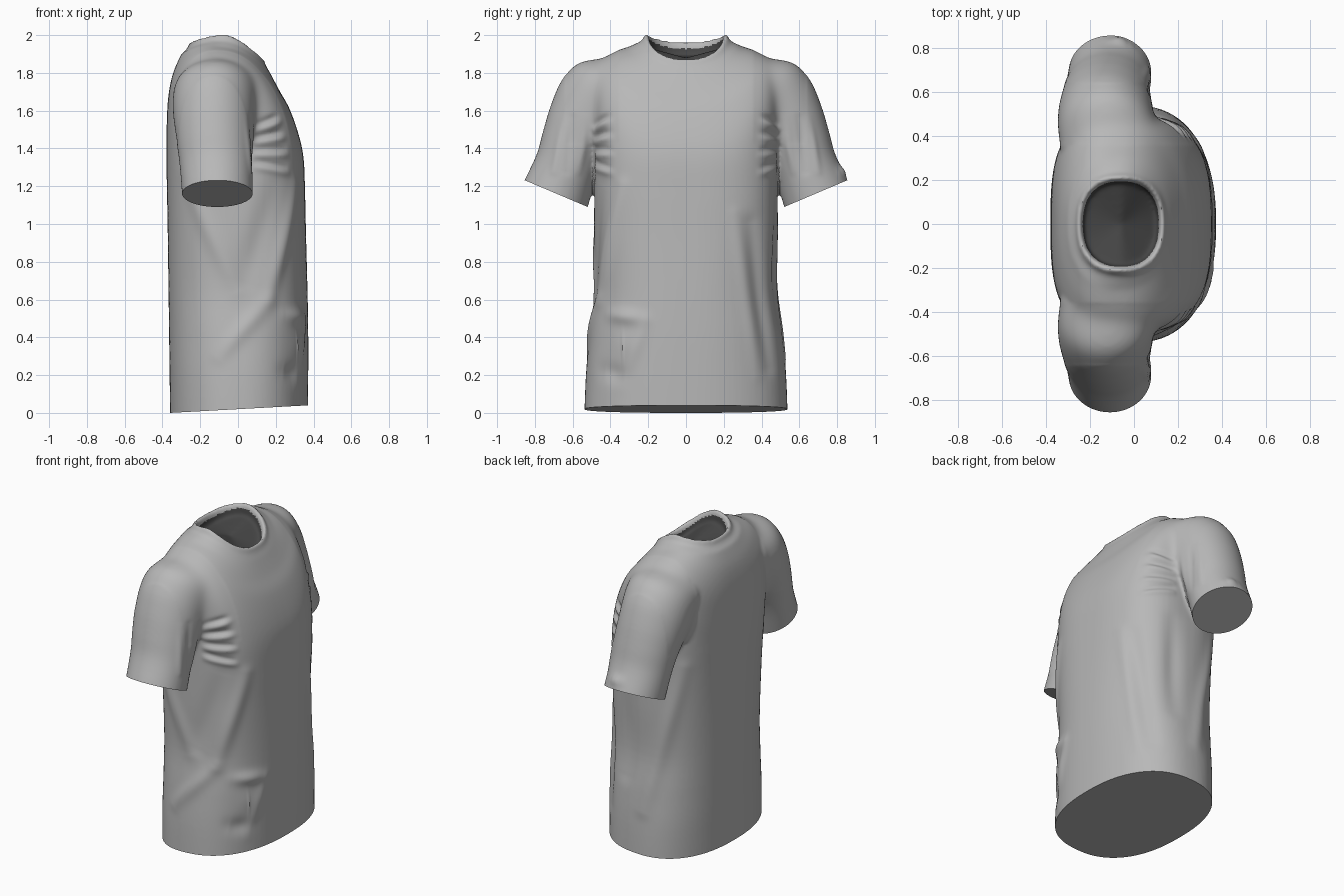
import bpy, bmesh, math
from mathutils import Vector

if "Cube" in bpy.data.objects:
    bpy.data.objects.remove(bpy.data.objects["Cube"])

fabric = bpy.data.materials.new("grey_fabric")
fabric.diffuse_color = (0.48, 0.48, 0.48, 1)
fabric.use_nodes = True
fabric.node_tree.nodes["Principled BSDF"].inputs["Base Color"].default_value = fabric.diffuse_color
inside = bpy.data.materials.new("dark_neck_inside")
inside.diffuse_color = (0.06, 0.06, 0.06, 1)
inside.use_nodes = True
inside.node_tree.nodes["Principled BSDF"].inputs["Base Color"].default_value = inside.diffuse_color
N = 72


def spow(v, e):
    return math.copysign(abs(v) ** e, v)


def loft(bm, rings):
    """Skin a list of closed point rings and cap both ends."""
    rows = [[bm.verts.new(p) for p in r] for r in rings]
    for a, b in zip(rows, rows[1:]):
        for i in range(N):
            j = (i + 1) % N
            bm.faces.new((a[i], a[j], b[j], b[i]))
    for row in (rows[0], rows[-1]):
        c = bm.verts.new(sum((v.co for v in row), Vector()) / N)
        for i in range(N):
            bm.faces.new((row[i], row[(i + 1) % N], c))


def catmull(rows, steps):
    """Smoothly interpolate rows of parameters."""
    out = []
    for k in range(len(rows) - 1):
        p0, p1, p2, p3 = (rows[min(max(k + d, 0), len(rows) - 1)] for d in (-1, 0, 1, 2))
        for s in range(steps):
            t = s / steps
            out.append([0.5 * (2 * b + (c - a) * t + (2 * a - 5 * b + 4 * c - d) * t * t
                               + (3 * b - a - 3 * c + d) * t ** 3)
                        for a, b, c, d in zip(p0, p1, p2, p3)])
    return out + [list(rows[-1])]


def torso_ring(z, xb, xf, hw, xc, nf, nb, a, b, p=2):
    """Body section with front/back squareness; a and b drop it at front and back."""
    pts = []
    for i in range(N):
        t = 2 * math.pi * i / N
        c, s = math.cos(t), math.sin(t)
        m = nf if c > 0 else nb
        x = spow(c, 2 / m) * ((xf - xc) if c > 0 else (xc - xb))
        pts.append((xc + x, hw * spow(s, 2 / m), z - a * c - b * abs(c) ** p))
    return pts


# side height, back x, front x, half width, centre x, squareness front/back, drops
TORSO = [
    (-0.06, -0.36, 0.37, 0.54, 0.0, 2.35, 2.35, 0, 0),
    (0.20, -0.362, 0.372, 0.53, 0.0, 2.35, 2.4, 0, 0),
    (0.42, -0.365, 0.372, 0.51, 0.0, 2.4, 2.4, 0, 0),
    (0.65, -0.368, 0.368, 0.484, 0.0, 2.45, 2.5, 0, 0),
    (0.95, -0.372, 0.36, 0.487, 0.0, 2.6, 2.6, 0, 0),
    (1.20, -0.376, 0.355, 0.485, 0.0, 2.75, 2.8, 0, 0.03),
    (1.45, -0.379, 0.348, 0.485, -0.02, 2.8, 3.0, 0, 0.11),
    (1.70, -0.378, 0.325, 0.49, -0.05, 2.6, 3.1, 0.02, 0.22),
    (1.835, -0.37, 0.275, 0.47, -0.07, 2.4, 2.9, 0.03, 0.20),
    (1.90, -0.345, 0.22, 0.40, -0.07, 2.3, 2.5, 0.045, 0.15),
    (1.935, -0.30, 0.17, 0.30, -0.07, 2.3, 2.3, 0.05, 0.085),
]
# collar, turning down to the dark inside
NECK = [
    (1.968, -0.268, 0.147, 0.235, -0.06, 2.4, 2.4, 0.045, 0.085, 1.5),
    (2.003, -0.257, 0.137, 0.217, -0.06, 2.4, 2.4, 0.045, 0.085, 1.3),
    (2.006, -0.246, 0.125, 0.205, -0.06, 2.4, 2.4, 0.045, 0.085, 1.3),
    (1.985, -0.234, 0.114, 0.194, -0.06, 2.4, 2.4, 0.045, 0.085, 1.3),
    (1.93, -0.228, 0.108, 0.188, -0.06, 2.4, 2.4, 0.045, 0.085, 1.3),
]
# sleeve rings: outer y z, inner y z, back x, front x
SLEEVE = [
    (0.38, 1.875, 0.27, 1.56, -0.33, 0.11),
    (0.56, 1.86, 0.28, 1.51, -0.345, 0.10),
    (0.655, 1.765, 0.31, 1.46, -0.348, 0.09),
    (0.715, 1.63, 0.37, 1.41, -0.338, 0.082),
    (0.757, 1.49, 0.43, 1.34, -0.322, 0.077),
    (0.79, 1.37, 0.475, 1.24, -0.308, 0.077),
    (0.853, 1.235, 0.517, 1.10, -0.297, 0.078),
    (0.87, 1.19, 0.533, 1.05, -0.295, 0.078),
]


def sleeve_ring(side, yo, zo, yi, zi, xb, xf):
    pts = []
    for i in range(N):
        t = 2 * math.pi * i / N
        c, s = math.cos(t), math.sin(t)
        pts.append(((xb + xf) / 2 + (xf - xb) / 2 * c,
                    side * ((yo + yi) / 2 + (yo - yi) / 2 * s),
                    (zo + zi) / 2 + (zo - zi) / 2 * s))
    return pts


# body and sleeves fused into one cloth surface
bm = bmesh.new()
loft(bm, [torso_ring(*r) for r in catmull(TORSO, 5) + NECK])
for side in (1, -1):
    loft(bm, [sleeve_ring(side, *r) for r in catmull(SLEEVE, 4)])
bmesh.ops.recalc_face_normals(bm, faces=bm.faces)
me = bpy.data.meshes.new("shirt")
bm.to_mesh(me)
bm.free()
shirt = bpy.data.objects.new("shirt", me)
bpy.context.collection.objects.link(shirt)
rm = shirt.modifiers.new("fuse", 'REMESH')
rm.mode, rm.voxel_size = 'VOXEL', 0.011
fused = bpy.data.meshes.new_from_object(
    shirt.evaluated_get(bpy.context.evaluated_depsgraph_get()))
shirt.modifiers.clear()
shirt.data = fused
fused.materials.clear()
fused.materials.append(fabric)
fused.materials.append(inside)

bm = bmesh.new()
bm.from_mesh(fused)


def relax(verts, times):
    for _ in range(times):
        bmesh.ops.smooth_vert(bm, verts=verts, factor=0.5,
                              use_axis_x=True, use_axis_y=True, use_axis_z=True)


# even out the surface, then blend the shoulder seams
relax(bm.verts[:], 4)
relax([v for v in bm.verts if .36 < abs(v.co.y) < .64 and v.co.z > 1.42], 40)

# folds: start, end, width, height (negative is a groove)
FOLDS = [
    ((.36, .27, 1.05), (.32, .40, .2), .04, .016),
    ((.32, .36, 1.0), (.26, .46, .25), .05, -.024),
    ((.30, -.34, 1.2), (.17, -.47, .6), .045, .018),
    ((.17, -.47, .6), (-.1, -.52, .3), .045, .014),
    ((.18, -.42, 1.2), (.05, -.48, .7), .07, -.02),
    ((-.28, -.42, 1.25), (.0, -.49, .65), .05, .014),
    ((-.28, .42, 1.25), (-.05, .52, .3), .05, .016),
    ((.1, .48, 1.1), (.1, .5, .5), .06, -.018),
    ((.27, -.42, .52), (.36, -.24, .50), .04, .018),
    ((.36, -.22, .48), (.35, -.36, .14), .04, .012),
    ((.33, -.34, .36), (.33, -.33, .36), .07, .012),
    ((.25, -.44, .22), (.34, -.34, .2), .05, -.014),
    ((-.1, .83, 1.28), (-.03, .82, 1.27), .035, .014),
]
# crumpled creases at both armpits and sleeves
for s in (1, -1):
    for k in range(4):
        z = 1.30 + 0.065 * k
        FOLDS.append(((.10, s * .48, z), (.27, s * .40, z + .03 * (k - 1)), .02, .012))
        FOLDS.append(((.10, s * .48, z + .032), (.25, s * .41, z + .03 * k), .018, -.011))
    for k in range(3):
        y = .56 + .07 * k
        FOLDS.append(((.06, s * (y - .03), 1.56), (.07, s * y, 1.28), .022, .009 * (-1) ** k))

bm.normal_update()
shift = {}
segs = [(Vector(a), Vector(b) - Vector(a), w, h) for a, b, w, h in FOLDS]
for v in bm.verts:
    d = 0
    for a, ab, w, h in segs:
        r = v.co - a
        t = min(max(r.dot(ab) / max(ab.length_squared, 1e-9), 0), 1)
        q = (r - ab * t).length_squared / (w * w)
        if q < 9:
            d += h * math.exp(-q) * (0.45 + 0.55 * math.sin(math.pi * t))
    if d:
        shift[v] = v.normal * d
for v, d in shift.items():
    v.co += d


def trim(faces, co, no):
    """Cut straight along a hem and close it with a flat face."""
    geom = set(faces)
    for f in faces:
        geom.update(f.edges)
        geom.update(f.verts)
    cut = bmesh.ops.bisect_plane(bm, geom=list(geom), plane_co=co, plane_no=no,
                                 clear_inner=True)["geom_cut"]
    edges = [e for e in cut if isinstance(e, bmesh.types.BMEdge) and e.is_boundary]
    bmesh.ops.holes_fill(bm, edges=edges, sides=0)


# bottom hem and cuffs
trim(list(bm.faces), (-.36, 0, 0), Vector((-.04, 0, .73)).normalized())
for s in (1, -1):
    part = [f for f in bm.faces if s * f.calc_center_median().y > .502
            and .9 < f.calc_center_median().z < 1.4]
    trim(part, (0, s * .52, 1.09), Vector((0, -.14 * s, .33)).normalized())
bmesh.ops.recalc_face_normals(bm, faces=bm.faces)

# dark inside of the neck, within the collar's inner lip
for f in bm.faces:
    c = f.calc_center_median()
    u, w = abs(c.x + .06) / .172, abs(c.y) / .193
    f.material_index = int(c.z > 1.5 and u ** 2.4 + w ** 2.4 < 1)
bm.to_mesh(fused)
bm.free()

bpy.context.view_layer.objects.active = shirt
shirt.select_set(True)
bpy.ops.object.shade_smooth_by_angle(angle=math.radians(45))
